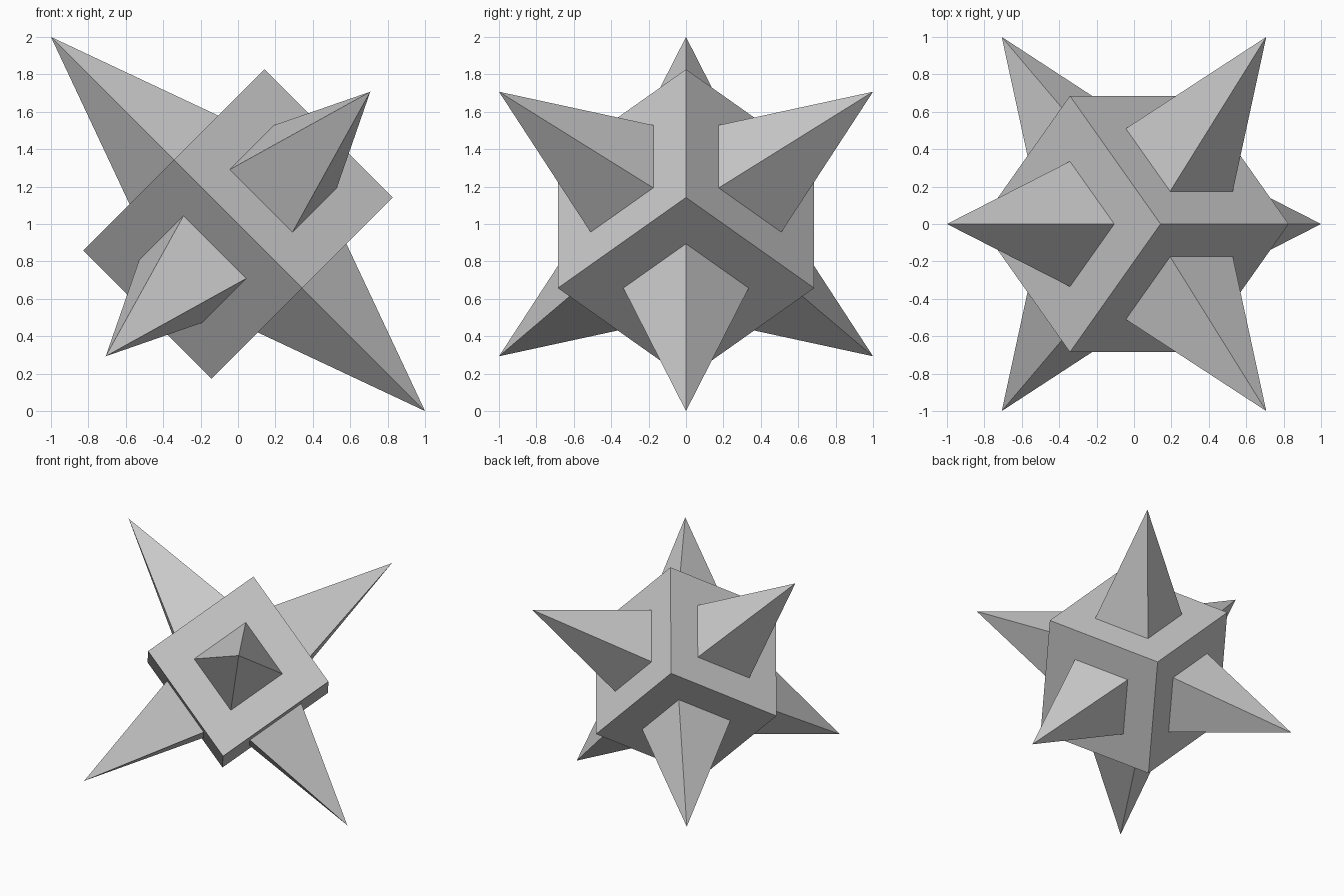
import bpy
import math
from mathutils import Matrix, Vector

if "Cube" in bpy.data.objects:
    bpy.data.objects.remove(bpy.data.objects["Cube"], do_unlink=True)

HALF = 0.4845            # half edge of the core
SPIKE_HALF = 0.237       # half edge of a spike base
TIP = math.sqrt(2)       # distance from centre to a spike tip
CENTRE = Vector((0, 0, 1))

grey = bpy.data.materials.new("light_grey")
grey.use_nodes = True
colour = (0.6, 0.6, 0.6, 1)
grey.diffuse_color = colour
grey.node_tree.nodes["Principled BSDF"].inputs["Base Color"].default_value = colour

# Three perpendicular axes of the tilted core
r = math.sqrt(0.5)
a = Vector((-r, 0, r))
b = Vector((0.5, r, 0.5))
c = Vector((0.5, -r, 0.5))


def place(obj, name, x_axis, z_axis, offset):
    """Orient an object by two of its axes and set it at an offset from the centre."""
    y_axis = z_axis.cross(x_axis)
    turn = Matrix((x_axis, y_axis, z_axis)).transposed().to_4x4()
    obj.matrix_world = Matrix.Translation(CENTRE + offset) @ turn
    obj.name = obj.data.name = name
    obj.data.materials.append(grey)


# Core block
bpy.ops.mesh.primitive_cube_add(size=2 * HALF)
place(bpy.context.object, "core", b, a, Vector())

# Four-sided spike on the middle of each core face
spikes = {
    "upper_right_spike": (a, b), "lower_left_spike": (-a, b),
    "upper_back_spike": (b, a), "lower_front_spike": (-b, a),
    "upper_front_spike": (c, a), "lower_back_spike": (-c, a),
}
for name, (out, side) in spikes.items():
    bpy.ops.mesh.primitive_cone_add(
        vertices=4, radius1=SPIKE_HALF * math.sqrt(2), radius2=0,
        depth=TIP - HALF, end_fill_type='NOTHING')
    spike = bpy.context.object
    spike.data.transform(Matrix.Rotation(math.pi / 4, 4, 'Z'))
    place(spike, name, side, out, out * (TIP + HALF) / 2)
